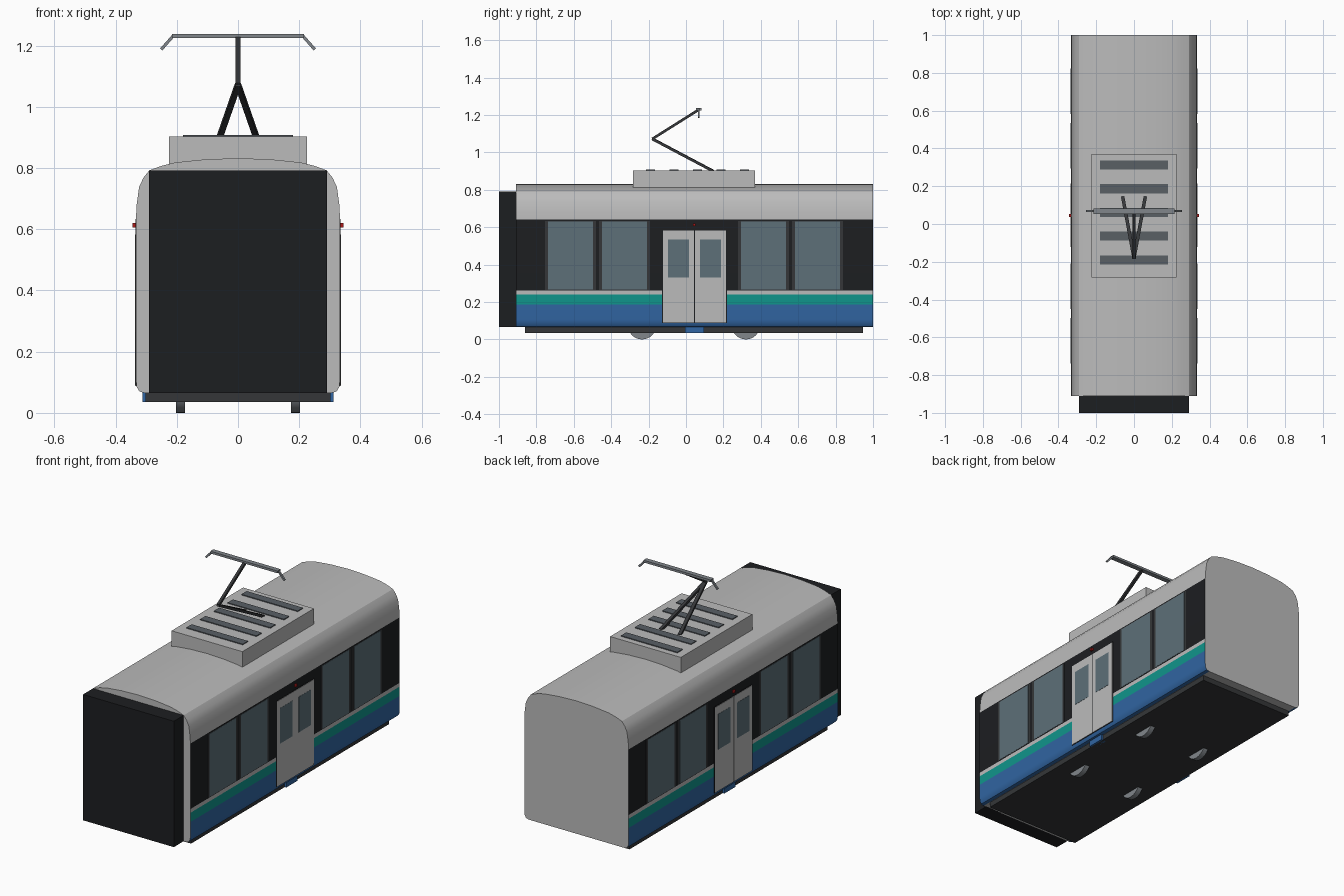
import bpy, bmesh, math
from mathutils import Vector

if "Cube" in bpy.data.objects:
    bpy.data.objects.remove(bpy.data.objects["Cube"])


def mat(name, rgb):
    m = bpy.data.materials.new(name)
    m.diffuse_color = (*rgb, 1)
    m.use_nodes = True
    m.node_tree.nodes["Principled BSDF"].inputs["Base Color"].default_value = m.diffuse_color
    return m


BLACK = mat("black", (0.012, 0.013, 0.015))
DARK = mat("dark_grey", (0.035, 0.037, 0.04))
GREY = mat("light_grey", (0.5, 0.5, 0.5))
GLASS = mat("glass", (0.11, 0.16, 0.19))
BLUE = mat("blue", (0.03, 0.13, 0.36))
TEAL = mat("teal", (0.005, 0.3, 0.26))
RED = mat("red", (0.4, 0.01, 0.01))
SLAT = mat("slat_grey", (0.1, 0.115, 0.13))
METAL = mat("metal", (0.22, 0.24, 0.26))


def finish(name, bm, mats):
    bmesh.ops.recalc_face_normals(bm, faces=bm.faces)
    me = bpy.data.meshes.new(name)
    bm.to_mesh(me)
    bm.free()
    for m in mats:
        me.materials.append(m)
    ob = bpy.data.objects.new(name, me)
    bpy.context.collection.objects.link(ob)
    return ob


def box(name, x, y, z, m):
    bm = bmesh.new()
    bmesh.ops.create_cube(bm, size=1)
    for v in bm.verts:
        v.co = [(a + b) / 2 + c * (b - a) for (a, b), c in zip((x, y, z), v.co)]
    return finish(name, bm, [m])


def side_boxes(name, x, y, z, m):
    for s, tag in ((1, "right"), (-1, "left")):
        box(f"{name}_{tag}", sorted((s * x[0], s * x[1])), y, z, m)


def bar(name, p, q, w, h, m):
    # rectangular rod between two points
    p, q = Vector(p), Vector(q)
    ob = box(name, (-w / 2, w / 2), (-h / 2, h / 2), (0, (q - p).length), m)
    ob.location = p
    ob.rotation_mode = 'QUATERNION'
    ob.rotation_quaternion = (q - p).to_track_quat('Z', 'Y')
    return ob


# body shell: half section mirrored, extruded along y, coloured by band
half = [(0.305, 0.065), (0.322, 0.07), (0.331, 0.085), (0.333, 0.105), (0.333, 0.187),
        (0.333, 0.24), (0.333, 0.262), (0.333, 0.64), (0.331, 0.68), (0.323, 0.738),
        (0.309, 0.768), (0.29, 0.792), (0.25, 0.807), (0.206, 0.818), (0.108, 0.828)]
section = half + [(0, 0.832)] + [(-x, z) for x, z in reversed(half)]
bm = bmesh.new()
rings = [[bm.verts.new((x, y, z)) for x, z in section] for y in (-0.91, 1.0)]
n = len(section)
bands = [(0.187, 1), (0.24, 2), (0.262, 0), (0.64, 3)]
for i in range(n):
    j = (i + 1) % n
    f = bm.faces.new((rings[0][i], rings[0][j], rings[1][j], rings[1][i]))
    if j:
        zc = (section[i][1] + section[j][1]) / 2
        f.material_index = next((k for top, k in bands if zc < top), 0)
for r in rings:
    bm.faces.new(r)
body = finish("body_shell", bm, [GREY, BLUE, TEAL, BLACK])

# gangway end, underframe, wheels
box("gangway_bellows", (-0.29, 0.29), (-1.0, -0.905), (0.065, 0.792), BLACK)
box("underframe", (-0.302, 0.302), (-0.86, 0.947), (0.035, 0.068), DARK)
wheels = []
for x in (-0.188, 0.188):
    for y in (-0.235, 0.32):
        bpy.ops.mesh.primitive_cylinder_add(vertices=32, radius=0.076, depth=0.03,
                                            location=(x, y, 0.076),
                                            rotation=(0, math.pi / 2, 0))
        w = bpy.context.object
        w.name = "wheel"
        w.data.materials.append(METAL)
        wheels.append(w)

# windows with dark pillars either side
for y in (-0.738, -0.449, 0.294, 0.583):
    side_boxes("window_frame", (0.32, 0.334), (y - 0.015, y + 0.256), (0.264, 0.634), DARK)
    side_boxes("window", (0.32, 0.335), (y, y + 0.241), (0.267, 0.631), GLASS)

# double doors, lamp and step
side_boxes("door_frame", (0.32, 0.334), (-0.128, 0.218), (0.088, 0.588), BLACK)
for a, b in ((-0.123, 0.043), (0.047, 0.214)):
    c = (a + b) / 2
    side_boxes("door_leaf", (0.32, 0.336), (a, b), (0.09, 0.583), GREY)
    side_boxes("door_window", (0.32, 0.337), (c - 0.056, c + 0.056), (0.33, 0.535), GLASS)
side_boxes("door_lamp", (0.325, 0.344), (0.038, 0.052), (0.606, 0.62), RED)
side_boxes("door_step", (0.28, 0.312), (-0.005, 0.096), (0.035, 0.068), BLUE)

# roof equipment with slats
box("roof_unit", (-0.226, 0.226), (-0.283, 0.37), (0.79, 0.903), GREY)
for i in range(5):
    y = -0.19 + i * 0.1255
    box("roof_slat", (-0.18, 0.18), (y - 0.024, y + 0.024), (0.89, 0.908), SLAT)

# pantograph
elbow, head = (0, -0.18, 1.072), (0, 0.068, 1.228)
for s in (-1, 1):
    bar("pantograph_lower_arm", (s * 0.06, 0.145, 0.9), elbow, 0.018, 0.014, DARK)
    bar("pantograph_horn", (s * 0.212, 0.068, 1.231), (s * 0.251, 0.068, 1.187),
        0.01, 0.01, METAL)
bar("pantograph_upper_arm", elbow, head, 0.016, 0.014, DARK)
box("pantograph_head", (-0.215, 0.215), (0.054, 0.082), (1.224, 1.237), METAL)

# smooth the rounded parts only
bpy.ops.object.select_all(action='DESELECT')
for ob in [body] + wheels:
    ob.select_set(True)
bpy.context.view_layer.objects.active = body
bpy.ops.object.shade_smooth_by_angle(angle=math.radians(30))
